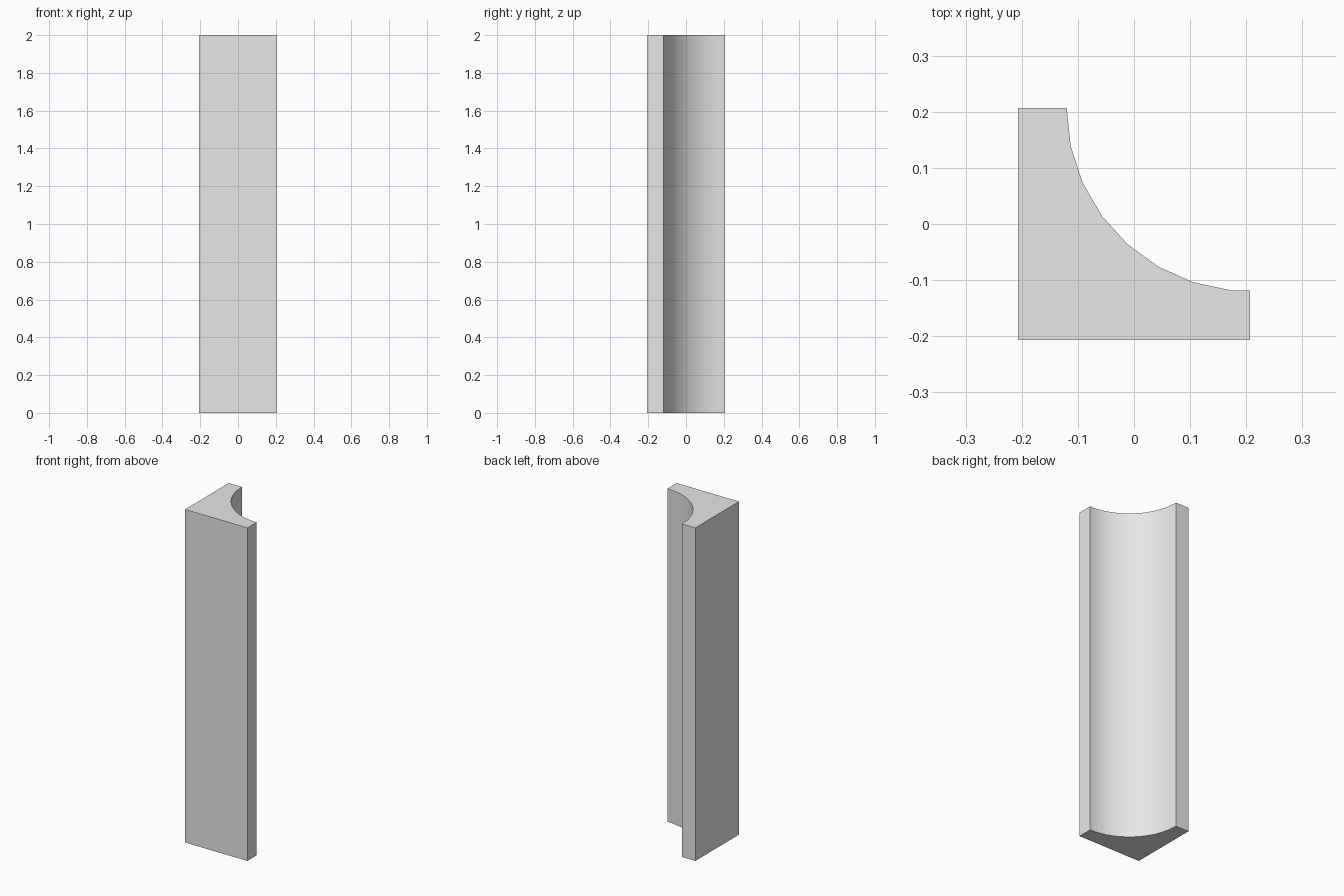
import bpy, bmesh
from math import cos, sin, radians

cube = bpy.data.objects.get("Cube")
if cube:
    bpy.data.objects.remove(cube, do_unlink=True)

HALF = 0.207      # half the width of the square footprint
RADIUS = 0.327    # cove radius, centred on the back left corner
HEIGHT = 2.0

grey = bpy.data.materials.new("light_grey")
grey.use_nodes = True
colour = (0.8, 0.8, 0.8, 1)
grey.diffuse_color = colour
grey.node_tree.nodes["Principled BSDF"].inputs["Base Color"].default_value = colour

# Cross-section: an L-shaped corner with a faceted concave cove
arc = [(HALF + RADIUS * cos(radians(a)), HALF + RADIUS * sin(radians(a)))
       for a in range(264, 179, -12)]
profile = [(-HALF, -HALF), (HALF, -HALF), (HALF, arc[0][1])] + arc + [(-HALF, HALF)]

# Extrude the cross-section upward
bm = bmesh.new()
base = bm.faces.new([bm.verts.new((x, y, 0)) for x, y in profile])
top = bmesh.ops.extrude_face_region(bm, geom=[base], use_keep_orig=True)["geom"]
bmesh.ops.translate(bm, vec=(0, 0, HEIGHT),
                    verts=[g for g in top if isinstance(g, bmesh.types.BMVert)])
bmesh.ops.recalc_face_normals(bm, faces=bm.faces)

mesh = bpy.data.meshes.new("cove_moulding")
bm.to_mesh(mesh)
bm.free()
mesh.materials.append(grey)
moulding = bpy.data.objects.new("cove_moulding", mesh)
bpy.context.collection.objects.link(moulding)

# Smooth cove, sharp corners
bpy.ops.object.select_all(action="DESELECT")
moulding.select_set(True)
bpy.context.view_layer.objects.active = moulding
bpy.ops.object.shade_smooth_by_angle(angle=radians(30))
